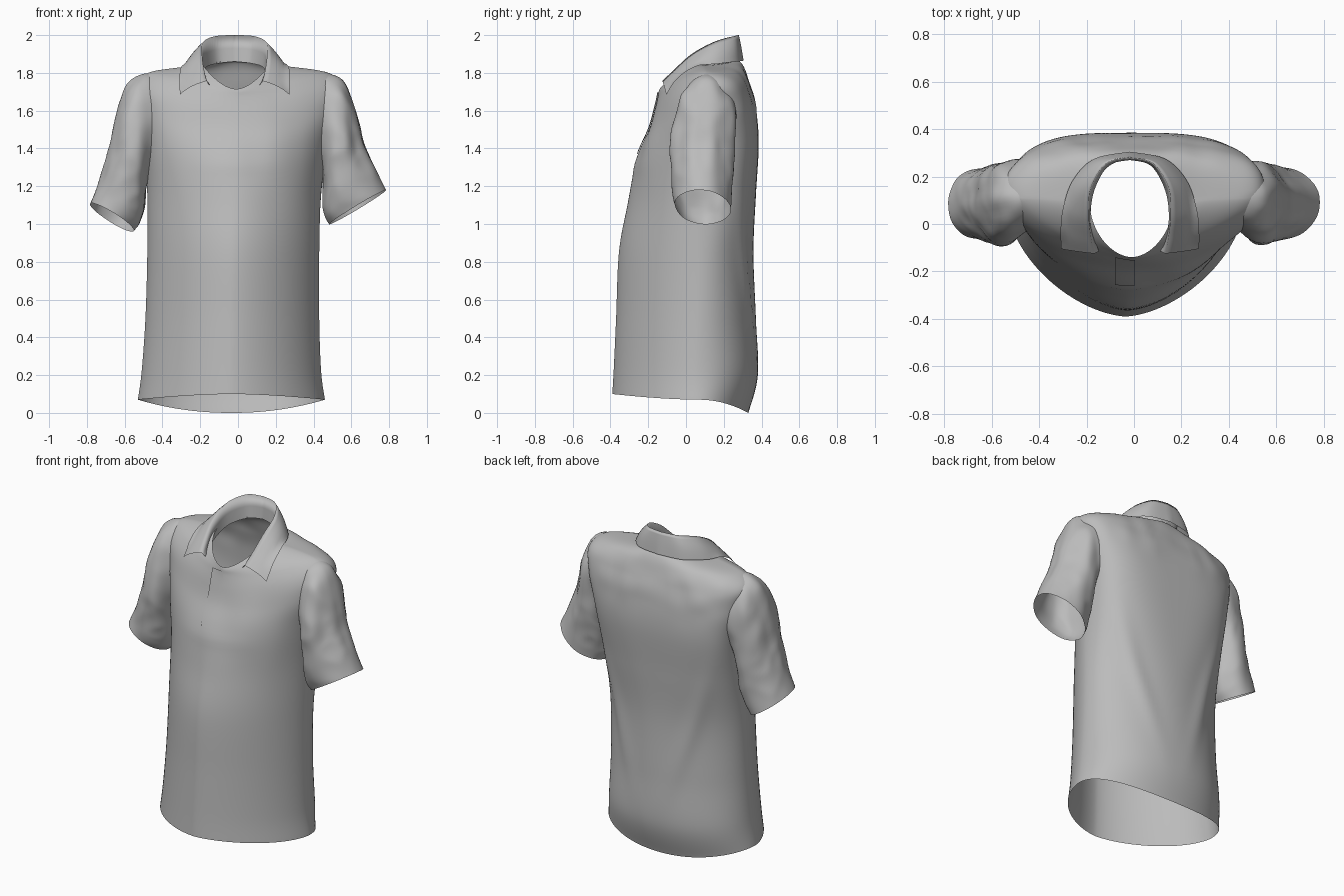
import bpy, bmesh, math
from mathutils import Vector, noise
from mathutils.bvhtree import BVHTree

cube = bpy.data.objects.get("Cube")
if cube:
    bpy.data.objects.remove(cube, do_unlink=True)

# One plain cloth colour
cloth = bpy.data.materials.new("grey_cloth")
cloth.use_nodes = True
grey = (0.5, 0.5, 0.5, 1)
cloth.diffuse_color = grey
cloth.node_tree.nodes["Principled BSDF"].inputs["Base Color"].default_value = grey


def smooth_rows(keys, steps):
    """Catmull-Rom interpolation between rows of parameters."""
    rows = []
    last = len(keys) - 1
    for i in range(last):
        a, b, c, d = (keys[max(i - 1, 0)], keys[i], keys[i + 1], keys[min(i + 2, last)])
        for s in range(steps):
            t = s / steps
            rows.append([q + t / 2 * (r - p + t * (2 * p - 5 * q + 4 * r - e
                         + t * (3 * (q - r) + e - p)))
                         for p, q, r, e in zip(a, b, c, d)])
    rows.append(list(keys[-1]))
    return rows


def surface(name, rows, closed, fix_normals=False):
    """Skin a grid of points, optionally closed around each row."""
    bm = bmesh.new()
    grid = [[bm.verts.new(p) for p in row] for row in rows]
    n = len(rows[0])
    for low, high in zip(grid, grid[1:]):
        for j in range(n if closed else n - 1):
            k = (j + 1) % n
            bm.faces.new((low[j], low[k], high[k], high[j]))
    if fix_normals:
        bmesh.ops.recalc_face_normals(bm, faces=bm.faces)
    for f in bm.faces:
        f.smooth = True
    mesh = bpy.data.meshes.new(name)
    bm.to_mesh(mesh)
    bm.free()
    mesh.materials.append(cloth)
    obj = bpy.data.objects.new(name, mesh)
    bpy.context.collection.objects.link(obj)
    return obj


def power(v, e):
    return math.copysign(abs(v) ** e, v)


def ridge(v, width):
    return math.exp(-(v / width) ** 2)


# Body: rings of (z front, z side, z back, centre x, half width,
#                 y front, y back, y middle, front power, back power)
body_keys = [
    (.10, .07, .00, -.035, .495, -.39, .33, .06, 1.65, 2.1),
    (.24, .22, .20, -.035, .475, -.382, .38, .06, 1.65, 2.1),
    (.50, .50, .50, -.03, .46, -.37, .37, .07, 1.65, 2.0),
    (.85, .85, .85, -.025, .455, -.355, .357, .08, 1.65, 2.1),
    (1.10, 1.15, 1.15, -.02, .46, -.31, .37, .09, 1.7, 2.7),
    (1.35, 1.42, 1.42, -.01, .485, -.26, .385, .1, 1.8, 3.3),
    (1.51, 1.61, 1.60, 0, .53, -.195, .372, .11, 1.8, 3.1),
    (1.61, 1.73, 1.72, 0, .55, -.165, .345, .12, 1.65, 2.7),
    (1.67, 1.80, 1.80, 0, .475, -.15, .32, .11, 1.5, 2.2),
    (1.70, 1.83, 1.85, 0, .30, -.145, .295, .1, 1.6, 1.9),
    (1.715, 1.84, 1.865, -.01, .175, -.14, .275, .08, 1.8, 2),
]


def body_ring(row, segments=112):
    zf, zs, zb, cx, w, yf, yb, ym, pf, pb = row
    ring = []
    for j in range(segments):
        t = 2 * math.pi * j / segments
        c, s = math.cos(t), math.sin(t)
        end, z_end, p = (yb, zb, pb) if s > 0 else (yf, zf, pf)
        x = cx + w * power(c, 2 / p)
        y = ym + (end - ym) * abs(s) ** (2 / p)
        z = zs + (z_end - zs) * s * s
        # Draped folds on the back, soft crumples up high, a crease below the placket
        if s > 0:
            line = abs(x) - .34 + .3 * (1.1 - z)
            push = .014 * ridge(line, .05) * ridge(z - .8, .35)
            push += .012 * noise.noise(Vector((x * 9, 3, z * 7))) * ridge(z - 1.72, .14)
        else:
            push = .008 * noise.noise(Vector((x * 6, y * 4, z * 3))) * ridge(z - 1.45, .3)
            push += .004 * ridge(z - 1.31, .04) * ridge(x, .2)
        ring.append((x + c * push, y + s * push, z))
    return ring


body = surface("shirt_body", [body_ring(r) for r in smooth_rows(body_keys, 8)], True)

# Sleeves: rings of (outer x, outer z, inner x, inner z, half depth, centre y, front lift)
left_keys = [
    (.40, 1.79, .37, 1.42, .10, .125, 0),
    (.49, 1.795, .41, 1.36, .15, .115, 0),
    (.57, 1.74, .44, 1.30, .17, .1, 0),
    (.625, 1.60, .45, 1.22, .175, .09, 0),
    (.67, 1.43, .45, 1.12, .168, .085, 0),
    (.73, 1.29, .46, 1.05, .155, .085, 0),
    (.785, 1.18, .485, 1.0, .148, .09, .012),
]
right_keys = [
    (-.40, 1.79, -.37, 1.42, .10, .125, 0),
    (-.50, 1.79, -.41, 1.36, .15, .115, 0),
    (-.59, 1.735, -.46, 1.29, .17, .1, 0),
    (-.642, 1.59, -.48, 1.19, .175, .09, 0),
    (-.69, 1.40, -.49, 1.08, .168, .085, 0),
    (-.74, 1.23, -.515, 1.0, .155, .085, .01),
    (-.785, 1.105, -.55, .965, .148, .085, .03),
]


def sleeve_ring(row, fade, segments=56):
    ox, oz, ix, iz, depth, cy, lift = row
    centre = Vector(((ox + ix) / 2, cy, (oz + iz) / 2))
    across = Vector(((ox - ix) / 2, 0, (oz - iz) / 2))
    ring = []
    for j in range(segments):
        t = 2 * math.pi * j / segments
        out = across * math.cos(t) + Vector((0, depth * math.sin(t), -lift * math.sin(t)))
        p = centre + out
        # Creases stretched along the arm
        crease = noise.noise(Vector((p.x * 9, p.y * 12, p.z * 4)))
        crease -= .5 * abs(noise.noise(Vector((p.x * 6, p.y * 10, p.z * 8))))
        ring.append(p + out.normalized() * crease * .02 * fade)
    return ring


sleeves = []
for name, keys in (("left_sleeve", left_keys), ("right_sleeve", right_keys)):
    rows = smooth_rows(keys, 8)
    n = len(rows) - 1
    rings = [sleeve_ring(r, math.sin(math.pi * (.1 + .8 * i / n))) for i, r in enumerate(rows)]
    sleeves.append(surface(name, rings, True, True))


def tree_of(obj):
    mesh = obj.data
    return BVHTree.FromPolygons([v.co for v in mesh.vertices],
                                [p.vertices for p in mesh.polygons])


def inside(tree, p):
    spot, normal, _, _ = tree.find_nearest(p, .2)
    return spot is not None and (p - spot).dot(normal) < -.012


def trim(obj, trees):
    """Remove cloth hidden inside the neighbouring parts, opening the armholes."""
    bm = bmesh.new()
    bm.from_mesh(obj.data)
    hidden = [f for f in bm.faces
              if any(all(inside(t, v.co) for v in f.verts) for t in trees)]
    bmesh.ops.delete(bm, geom=hidden, context='FACES')
    bm.to_mesh(obj.data)
    bm.free()


body_tree = tree_of(body)
sleeve_trees = [tree_of(s) for s in sleeves]
trim(body, sleeve_trees)
for sleeve in sleeves:
    trim(sleeve, [body_tree])

# Collar: (inner seam, folded top, outer edge) from the back to the front point
collar_keys = [
    (0, .27, 1.86, 0, .28, 2.0, 0, .305, 1.865),
    (.09, .245, 1.85, .10, .255, 1.995, .15, .275, 1.86),
    (.15, .14, 1.83, .165, .15, 1.965, .24, .185, 1.85),
    (.165, .02, 1.78, .172, .03, 1.90, .28, .07, 1.825),
    (.145, -.07, 1.745, .162, -.065, 1.815, .29, -.03, 1.76),
    (.13, -.115, 1.735, .15, -.125, 1.757, .29, -.105, 1.685),
]


def collar_row(row, side):
    seam, top, edge = (Vector((row[i] * side - .018, row[i + 1], row[i + 2])) for i in (0, 3, 6))
    bulge = Vector((.01 * side if row[0] else 0, 0, .006))
    leaf = [top.lerp(edge, k / 6) + bulge * math.sin(math.pi * k / 6) for k in range(1, 7)]
    return [seam, seam.lerp(top, .5), top] + leaf


half = smooth_rows(collar_keys, 6)
collar_rows = [collar_row(r, -1) for r in reversed(half)] + [collar_row(r, 1) for r in half[1:]]
collar = surface("collar", collar_rows, False, True)

# Keep the collar leaf resting just outside the shoulders
leaf = collar.vertex_groups.new(name="leaf")
leaf.add([v.index for v in collar.data.vertices if v.index % 9 > 2], 1, 'REPLACE')
rest = collar.modifiers.new("rest_on_body", 'SHRINKWRAP')
rest.target = body
rest.wrap_mode = 'OUTSIDE'
rest.offset = .01
rest.vertex_group = "leaf"

# Button placket laid on the chest
placket_rows = [[(-.08 + .085 * i / 6, -.6, 1.37 + .325 * k / 20) for i in range(7)]
                for k in range(21)]
placket = surface("placket", placket_rows, False)
lay = placket.modifiers.new("lay_on_chest", 'SHRINKWRAP')
lay.target = body
lay.wrap_method = 'PROJECT'
lay.use_project_y = True
lay.use_positive_direction = True
lay.offset = .007
